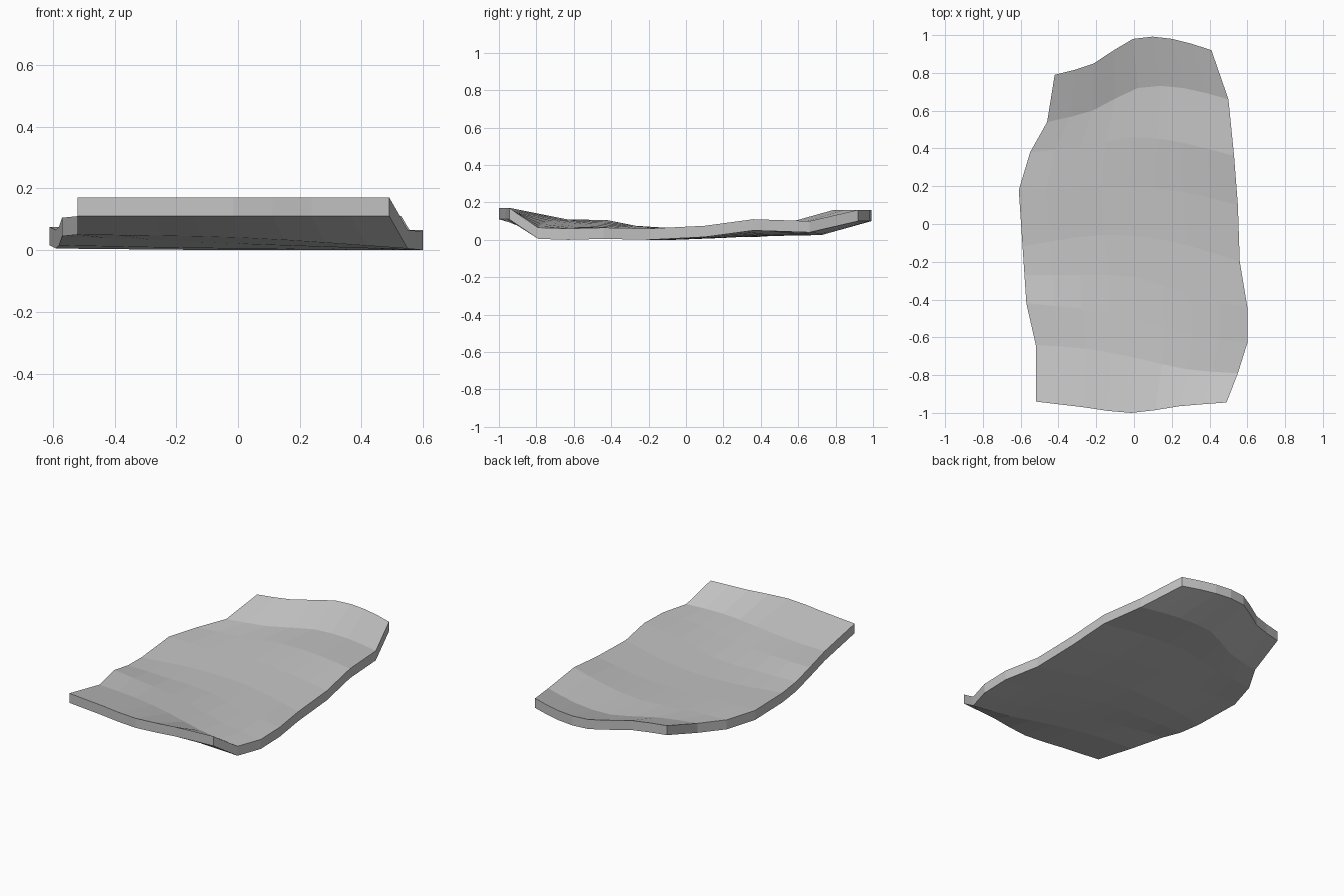
import bpy
import bmesh

if "Cube" in bpy.data.objects:
    bpy.data.objects.remove(bpy.data.objects["Cube"], do_unlink=True)

COLUMNS = 8
THICKNESS = 0.06


def sample(points, t):
    """Smooth curve through evenly spaced values, t from 0 to 1."""
    last = len(points) - 1
    i = min(int(t * last), last - 1)
    f = t * last - i
    a, b = points[i], points[i + 1]
    before = points[i - 1] if i > 0 else 2 * a - b
    after = points[i + 2] if i + 2 <= last else 2 * b - a
    slope_a, slope_b = (b - before) / 2, (after - a) / 2
    ease = f * f * (3 - 2 * f)
    return (a + (b - a) * ease + slope_a * f * (1 - f) ** 2
            - slope_b * f * f * (1 - f))


# Ridge rows, back to front: side limits, y across, top height across
rows = [
    ((-.42, .41), (.79, .85, .98, .98, .92), (.16, .16, .16)),
    ((-.46, .50), (.54, .60, .72, .72, .66), (.09, .085, .1)),
    ((-.55, .53), (.38, .41, .46, .43, .36), (.075, .085, .11)),
    ((-.61, .55), (.18, .19, .20, .17, .10), (.075, .07, .075)),
    ((-.59, .56), (-.12, -.07, -.06, -.11, -.20), (.065, .06, .06)),
    ((-.58, .60), (-.27, -.27, -.28, -.38, -.44), (.075, .065, .065)),
    ((-.57, .60), (-.42, -.45, -.50, -.59, -.63), (.105, .08, .06)),
    ((-.52, .55), (-.64, -.66, -.71, -.77, -.79), (.11, .1, .065)),
    ((-.52, .49), (-.94, -.97, -1, -.965, -.945), (.17, .17, .17)),
]

# Wavy top sheet
bm = bmesh.new()
grid = []
for limits, ys, zs in rows:
    line = []
    for c in range(COLUMNS + 1):
        t = c / COLUMNS
        x = limits[0] + (limits[1] - limits[0]) * t
        line.append(bm.verts.new((x, sample(ys, t), sample(zs, t))))
    grid.append(line)
for back, front in zip(grid, grid[1:]):
    for c in range(COLUMNS):
        bm.faces.new((front[c], front[c + 1], back[c + 1], back[c]))

# Underside and rim: extrude a copy straight down
top_faces = bm.faces[:]
copy = bmesh.ops.extrude_face_region(bm, geom=top_faces, use_keep_orig=True)
lowered = [g for g in copy["geom"] if isinstance(g, bmesh.types.BMVert)]
bmesh.ops.translate(bm, verts=lowered, vec=(0, 0, -THICKNESS))
bmesh.ops.recalc_face_normals(bm, faces=bm.faces[:])

mesh = bpy.data.meshes.new("wavy_slab")
bm.to_mesh(mesh)
bm.free()
slab = bpy.data.objects.new("wavy_slab", mesh)
bpy.context.collection.objects.link(slab)

# Plain grey material
grey = bpy.data.materials.new("stone_grey")
grey.use_nodes = True
colour = (.55, .55, .55, 1)
grey.diffuse_color = colour
grey.node_tree.nodes["Principled BSDF"].inputs["Base Color"].default_value = colour
mesh.materials.append(grey)
